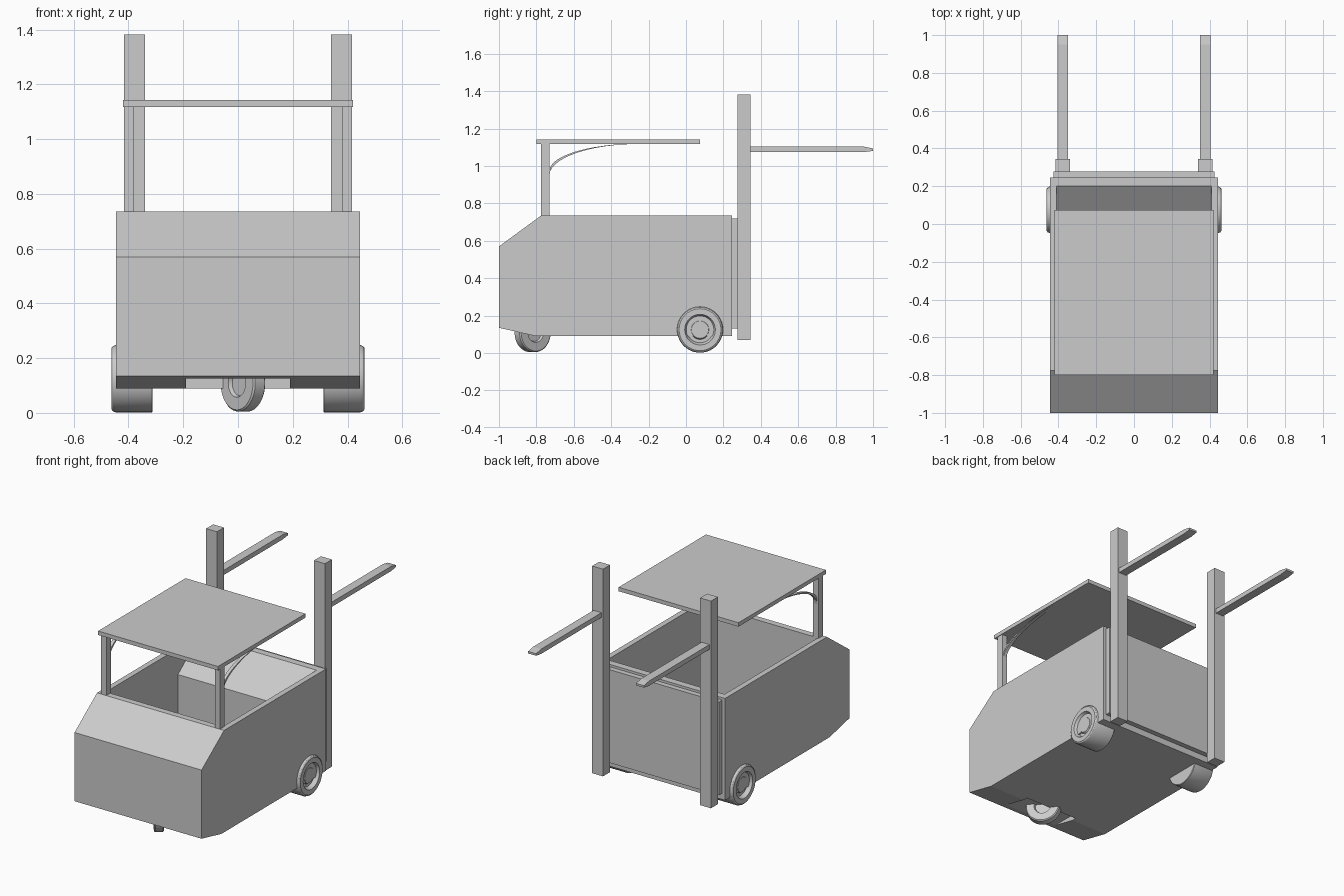
import bpy
import bmesh
import math
from mathutils import Matrix, Vector

cube = bpy.data.objects.get("Cube")
if cube:
    bpy.data.objects.remove(cube, do_unlink=True)

# Single plain finish for the whole machine
grey = bpy.data.materials.new("plain_grey")
grey.use_nodes = True
colour = (0.6, 0.6, 0.6, 1)
grey.diffuse_color = colour
grey.node_tree.nodes["Principled BSDF"].inputs["Base Color"].default_value = colour


def finish(name, bm):
    bmesh.ops.recalc_face_normals(bm, faces=bm.faces)
    mesh = bpy.data.meshes.new(name)
    bm.to_mesh(mesh)
    bm.free()
    mesh.materials.append(grey)
    obj = bpy.data.objects.new(name, mesh)
    bpy.context.collection.objects.link(obj)
    return obj


def prism(name, outline, x0, x1):
    """Extrude a (y, z) outline from x0 to x1."""
    bm = bmesh.new()
    face = bm.faces.new([bm.verts.new((x0, y, z)) for y, z in outline])
    new = bmesh.ops.extrude_face_region(bm, geom=[face])["geom"]
    verts = [v for v in new if isinstance(v, bmesh.types.BMVert)]
    bmesh.ops.translate(bm, verts=verts, vec=(x1 - x0, 0, 0))
    return finish(name, bm)


def box(name, x, y, z):
    return prism(name, [(y[0], z[0]), (y[1], z[0]), (y[1], z[1]), (y[0], z[1])], *x)


def select_only(obj):
    bpy.ops.object.select_all(action="DESELECT")
    obj.select_set(True)
    bpy.context.view_layer.objects.active = obj


def cut(obj, cutter):
    cutter.hide_render = True
    mod = obj.modifiers.new("cut", "BOOLEAN")
    mod.operation = "DIFFERENCE"
    mod.solver = "EXACT"
    mod.object = cutter
    select_only(obj)
    bpy.ops.object.modifier_apply(modifier=mod.name)
    bpy.data.objects.remove(cutter, do_unlink=True)


def wheel(name, profile, centre, angle):
    """Spin a (radius, axial) profile about x, then turn it about z."""
    bm = bmesh.new()
    verts = [bm.verts.new((a, 0, r)) for r, a in profile]
    edges = [bm.edges.new(pair) for pair in zip(verts, verts[1:])]
    bmesh.ops.spin(bm, geom=verts + edges, cent=(0, 0, 0), axis=(1, 0, 0),
                   angle=math.tau, steps=40)
    bmesh.ops.remove_doubles(bm, verts=bm.verts, dist=0.0003)
    bmesh.ops.transform(bm, verts=bm.verts,
                        matrix=Matrix.Translation(Vector(centre)) @ Matrix.Rotation(angle, 4, "Z"))
    obj = finish(name, bm)
    select_only(obj)
    bpy.ops.object.shade_smooth_by_angle(angle=math.radians(30))
    return obj


# Body shell with sloped nose, open cab and steering wheel well
body = prism("body", [(-1, 0.135), (-0.8, 0.09), (0.245, 0.09), (0.245, 0.735),
                      (-0.775, 0.735), (-1, 0.57)], -0.445, 0.445)
cut(body, prism("cab_cutter", [(-0.735, 0.14), (-0.015, 0.14), (-0.015, 0.57),
                               (0.2, 0.735), (0.2, 0.8), (-0.735, 0.8)], -0.41, 0.41))
cut(body, box("well_cutter", (-0.19, 0.19), (-0.97, -0.77), (0.05, 0.126)))

# Back plate carrying the masts
box("back_plate", (-0.425, 0.425), (0.245, 0.278), (0.13, 0.72))

# Roof
box("roof", (-0.42, 0.42), (-0.8, 0.075), (1.118, 1.143))

# Brace outline: quarter-ellipse strip, tapering into the roof
steps = 12
lower, upper = [], []
for i in range(steps + 1):
    t = i / steps * math.pi / 2
    lower.append((-0.25 - 0.48 * math.cos(t), 0.95 + 0.168 * math.sin(t)))
    upper.append((-0.25 - 0.48 * math.cos(t), 0.975 + 0.145 * math.sin(t)))
brace = lower + upper[::-1]

# Fork outline with a tapered tip
fork = [(0.34, 1.074), (0.95, 1.074), (1, 1.081), (1, 1.094), (0.95, 1.104), (0.34, 1.104)]

# Drive wheel profile: inner face, tread, rounded shoulder, dished hub
drive = [(0, -0.15), (0.12, -0.15), (0.123, -0.147), (0.123, -0.015), (0.119, -0.005),
         (0.112, 0), (0.082, 0), (0.07, -0.025), (0.052, -0.025), (0.046, -0.015), (0, -0.015)]

# Paired parts
for side, s in (("left", 1), ("right", -1)):
    box(side + "_post", (s * 0.38, s * 0.416), (-0.775, -0.73), (0.73, 1.12))
    prism(side + "_brace", brace, s * 0.388, s * 0.408)
    box(side + "_mast", (s * 0.34, s * 0.416), (0.275, 0.345), (0.07, 1.382))
    prism(side + "_fork", fork, s * 0.35, s * 0.406)
    wheel(side + "_drive_wheel", [(r, s * a) for r, a in drive],
          (s * 0.462, 0.075, 0.125), 0)

# Turned steering wheel with dished hubs on both faces
half = [(0, 0.014), (0.046, 0.014), (0.052, 0.028), (0.098, 0.028), (0.104, 0.022)]
steer = half + [(r, -a) for r, a in reversed(half)]
wheel("steering_wheel", steer, (0.018, -0.82, 0.109), math.radians(37))
